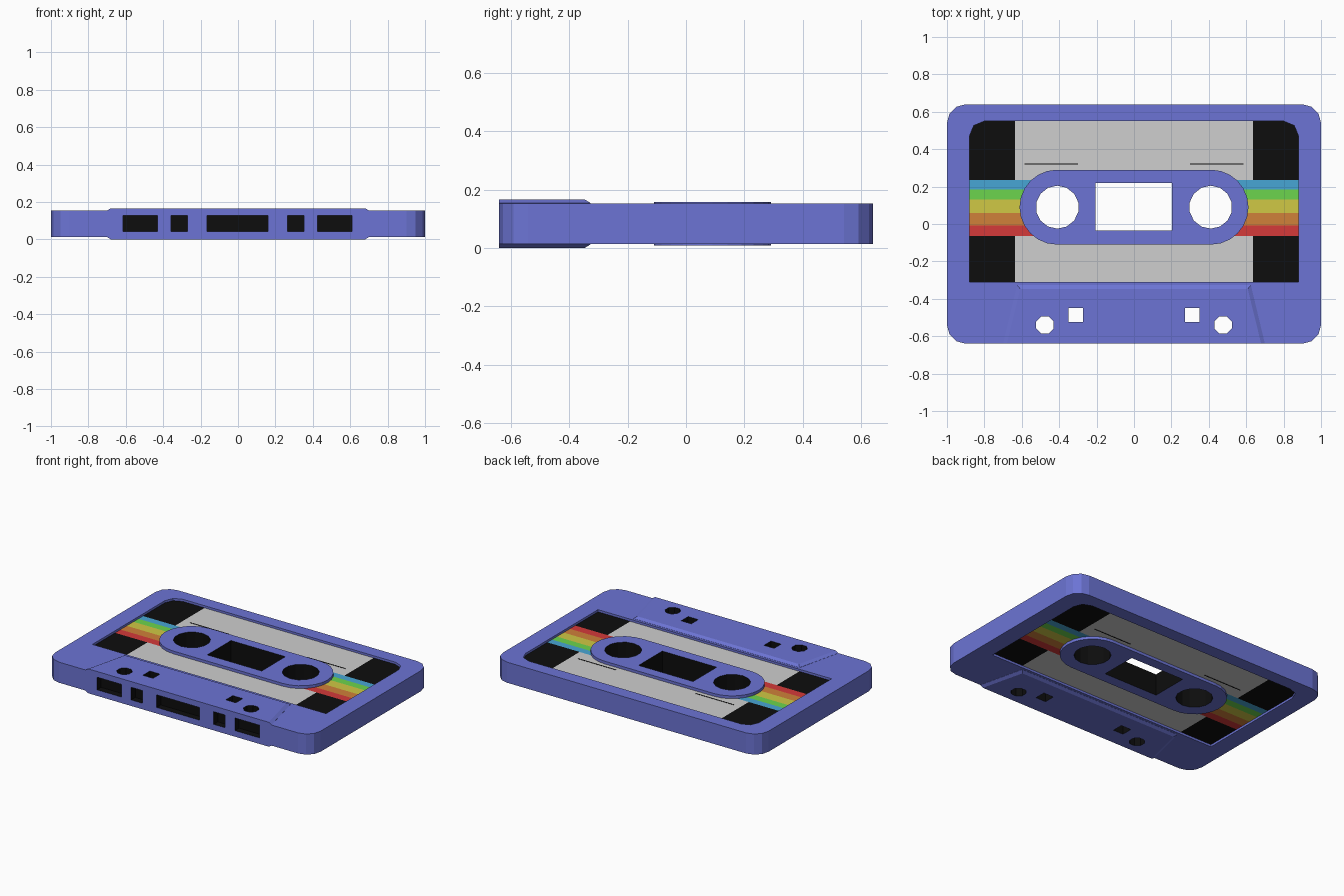
import bpy, bmesh, math

if "Cube" in bpy.data.objects:
    bpy.data.objects.remove(bpy.data.objects["Cube"])

# Materials, same slot order on every object
COLOURS = [
    ("shell violet", (0.150, 0.175, 0.660)), ("black", (0.004, 0.004, 0.004)),
    ("label grey", (0.62, 0.62, 0.62)), ("stripe red", (0.66, 0.041, 0.041)),
    ("stripe orange", (0.63, 0.22, 0.042)), ("stripe yellow", (0.63, 0.58, 0.058)),
    ("stripe green", (0.150, 0.66, 0.074)), ("stripe blue", (0.064, 0.38, 0.66))]
MATS = []
for label, rgb in COLOURS:
    m = bpy.data.materials.new(label)
    m.diffuse_color = (*rgb, 1)
    m.use_nodes = True
    m.node_tree.nodes["Principled BSDF"].inputs["Base Color"].default_value = m.diffuse_color
    MATS.append(m)
VIOLET, BLACK, GREY = 0, 1, 2

# Heights
BOT, TOP, THICK = 0.013, 0.153, 0.166
FLOORS = (0.028, 0.138)


def loft(name, levels, mat=VIOLET):
    """Closed solid through matching outlines, levels = [(z, points), ...]"""
    bm = bmesh.new()
    rings = [[bm.verts.new((x, y, z)) for x, y in pts] for z, pts in levels]
    n = len(rings[0])
    bm.faces.new(rings[0][::-1])
    bm.faces.new(rings[-1])
    for a, b in zip(rings, rings[1:]):
        for i in range(n):
            j = (i + 1) % n
            bm.faces.new((a[i], a[j], b[j], b[i]))
    bmesh.ops.recalc_face_normals(bm, faces=bm.faces)
    me = bpy.data.meshes.new(name)
    for f in bm.faces:
        f.material_index = mat
    bm.to_mesh(me)
    bm.free()
    for m in MATS:
        me.materials.append(m)
    ob = bpy.data.objects.new(name, me)
    bpy.context.collection.objects.link(ob)
    return ob


def rect(x0, x1, y0, y1):
    return [(x0, y0), (x1, y0), (x1, y1), (x0, y1)]


def arc(cx, cy, r, a0, a1, segs):
    return [(cx + r * math.cos(math.radians(a0 + (a1 - a0) * i / segs)),
             cy + r * math.sin(math.radians(a0 + (a1 - a0) * i / segs)))
            for i in range(segs + 1)]


def circle(cx, cy, r, n):
    return arc(cx, cy, r, 180 / n, 360 + 180 / n, n)[:-1]


def combine(body, tool, op):
    mod = body.modifiers.new(op, 'BOOLEAN')
    mod.operation, mod.solver, mod.object = op, 'EXACT', tool
    bpy.context.view_layer.objects.active = body
    bpy.ops.object.modifier_apply(modifier=mod.name)
    bpy.data.objects.remove(tool)


# Main shell with rounded corners
W, H, R = 1.0, 0.64, 0.1
outline = (arc(W - R, H - R, R, 0, 90, 3) + arc(R - W, H - R, R, 90, 180, 3)
           + arc(R - W, R - H, R, 180, 270, 3) + arc(W - R, R - H, R, 270, 360, 3))
shell = loft("cassette_shell", [(BOT, outline), (TOP, outline)])

# Label recess on both sides
r = 0.08
recess = ([(-0.88, -0.31), (0.88, -0.31)] + arc(0.88 - r, 0.55 - r, r, 0, 90, 2)
          + arc(r - 0.88, 0.55 - r, r, 90, 180, 2))
for z0, z1 in ((-0.05, FLOORS[0]), (FLOORS[1], 0.25)):
    combine(shell, loft("recess_cutter", [(z0, recess), (z1, recess)]), 'DIFFERENCE')

# Thicker tape-head section with sloped rim
base = [(-0.70, -H), (0.70, -H), (0.625, -0.327), (-0.625, -0.327)]
crest = [(-0.68, -H), (0.68, -H), (0.608, -0.347), (-0.608, -0.347)]
combine(shell, loft("head_section", [(0, crest), (BOT - 0.001, base),
                                     (TOP + 0.001, base), (THICK, crest)]), 'UNION')

# Raised oval around the reels
CY = 0.09
oval = arc(0.412, CY, 0.2, -90, 90, 12) + arc(-0.412, CY, 0.2, 90, 270, 12)
combine(shell, loft("reel_oval", [(0.009, oval), (0.157, oval)]), 'UNION')

# Through holes: window, reels, round and square guide holes
holes = [rect(-0.207, 0.203, -0.035, 0.22)]
for s in (-1, 1):
    holes += [circle(s * 0.41, CY, 0.115, 14), circle(s * 0.477, -0.54, 0.05, 8),
              rect(s * 0.312 - 0.038, s * 0.312 + 0.038, -0.523, -0.448)]
for pts in holes:
    combine(shell, loft("hole_cutter", [(-0.1, pts), (0.3, pts)], BLACK), 'DIFFERENCE')

# Slots along the front edge
for x0, x1 in ((-0.615, -0.43), (-0.357, -0.27), (-0.165, 0.16), (0.265, 0.352), (0.425, 0.61)):
    pts = rect(x0, x1, -0.8, -0.595)
    combine(shell, loft("slot_cutter", [(0.041, pts), (0.127, pts)], BLACK), 'DIFFERENCE')

# Label colours: cut the recess floors along the stripe edges, colour by position
SIDE = 0.637
STRIPES = (-0.065, -0.007, 0.06, 0.132, 0.185, 0.235)
bm = bmesh.new()
bm.from_mesh(shell.data)


def floor_faces():
    return [f for f in bm.faces
            if all(min(abs(v.co.z - z) for z in FLOORS) < 1e-4 for v in f.verts)
            and max(v.co.z for v in f.verts) - min(v.co.z for v in f.verts) < 1e-4]


bmesh.ops.triangulate(bm, faces=floor_faces())
cuts = [((x, 0, 0), (1, 0, 0)) for x in (-SIDE, SIDE)] + [((0, y, 0), (0, 1, 0)) for y in STRIPES]
for co, no in cuts:
    fs = floor_faces()
    geom = fs + list({e for f in fs for e in f.edges}) + list({v for f in fs for v in f.verts})
    bmesh.ops.bisect_plane(bm, geom=geom, plane_co=co, plane_no=no, dist=1e-5)
for f in floor_faces():
    c = f.calc_center_median()
    f.material_index = BLACK if abs(c.x) > SIDE else GREY
    for i in range(5):
        if STRIPES[i] < c.y < STRIPES[i + 1]:
            f.material_index = 3 + i
bm.to_mesh(shell.data)
bm.free()

# Thin writing lines on the label
for s in (-1, 1):
    pts = rect(s * 0.443 - 0.143, s * 0.443 + 0.143, 0.319, 0.324)
    loft("writing_line", [(FLOORS[1] - 0.002, pts), (FLOORS[1] + 0.002, pts)], BLACK)
    loft("writing_line_under", [(FLOORS[0] - 0.002, pts), (FLOORS[0] + 0.002, pts)], BLACK)
